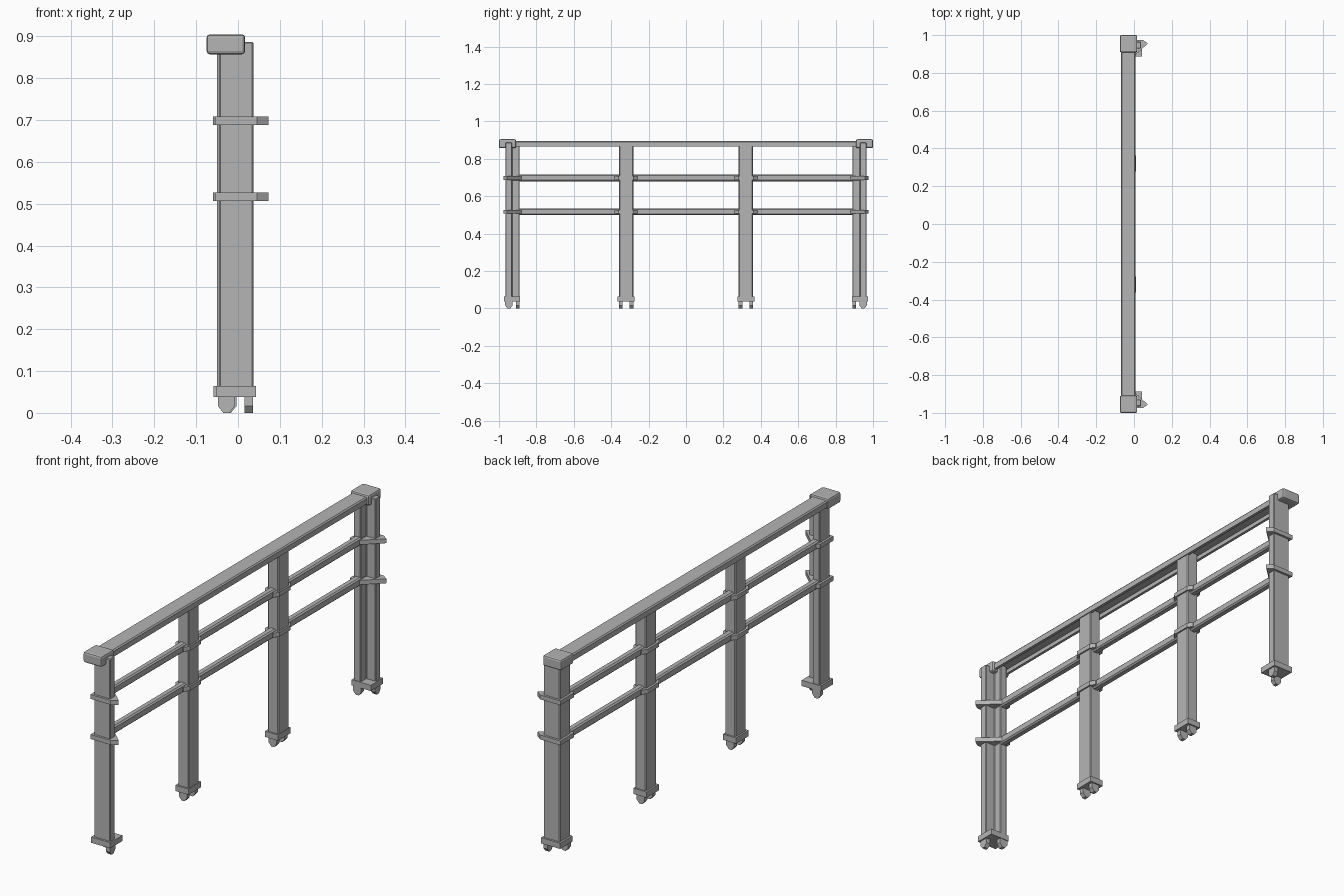
import bpy
import bmesh
from mathutils import Vector

if "Cube" in bpy.data.objects:
    bpy.data.objects.remove(bpy.data.objects["Cube"], do_unlink=True)

metal = bpy.data.materials.new("grey metal")
GREY = (0.46, 0.46, 0.46, 1)
metal.diffuse_color = GREY
metal.use_nodes = True
metal.node_tree.nodes["Principled BSDF"].inputs["Base Color"].default_value = GREY


def prism(name, points, depth, bevel=0.0, segments=1):
    """Extrude a closed 3D outline along a vector."""
    bm = bmesh.new()
    face = bm.faces.new([bm.verts.new(p) for p in points])
    moved = bmesh.ops.extrude_face_region(bm, geom=[face])["geom"]
    verts = [v for v in moved if isinstance(v, bmesh.types.BMVert)]
    bmesh.ops.translate(bm, verts=verts, vec=Vector(depth))
    bmesh.ops.recalc_face_normals(bm, faces=bm.faces)
    mesh = bpy.data.meshes.new(name)
    bm.to_mesh(mesh)
    bm.free()
    mesh.materials.append(metal)
    obj = bpy.data.objects.new(name, mesh)
    bpy.context.collection.objects.link(obj)
    if bevel:
        mod = obj.modifiers.new("edge bevel", "BEVEL")
        mod.width = bevel
        mod.segments = segments
        mod.limit_method = "ANGLE"
    return obj


def upright(name, outline, z0, z1, bevel=0.0, segments=1):
    """Extrude an xy outline between two heights."""
    return prism(name, [(x, y, z0) for x, y in outline], (0, 0, z1 - z0), bevel, segments)


def rect(x0, x1, y0, y1):
    return [(x0, y0), (x1, y0), (x1, y1), (x0, y1)]


def foot(name, center, half, across, thick):
    """Thin foot with clipped lower corners; wide direction is x or y."""
    cx, cy = center
    tip, mid, top = half * 0.35, 0.016, 0.04
    shape = [(-tip, 0), (tip, 0), (half, mid), (half, top), (-half, top), (-half, mid)]
    if across == "x":
        pts = [(cx + a, cy - thick / 2, z) for a, z in shape]
        return prism(name, pts, (0, thick, 0))
    pts = [(cx - thick / 2, cy + a, z) for a, z in shape]
    return prism(name, pts, (thick, 0, 0))


CLAMP_HEIGHTS = (0.517, 0.698)
CLAMP_HALF = 0.01

# Handrail: channel open underneath
x0, x1, wall = -0.069, 0.008, 0.012
section = [(x0, 0.866), (x0, 0.89), (x0 + 0.005, 0.896), (x1 - 0.005, 0.896), (x1, 0.89),
           (x1, 0.866), (x1 - wall, 0.866), (x1 - wall, 0.884), (x0 + wall, 0.884), (x0 + wall, 0.866)]
prism("handrail", [(x, -0.92, z) for x, z in section], (0, 1.84, 0))

# Two lower rails
for label, z in zip(("lower", "middle"), CLAMP_HEIGHTS):
    h, w, c = 0.018, 0.016, 0.006
    tube = [(-w, c - h), (c - w, -h), (w - c, -h), (w, c - h),
            (w, h - c), (w - c, h), (c - w, h), (-w, h - c)]
    prism(label + "_rail", [(x - 0.025, -0.93, z + dz) for x, dz in tube], (0, 1.86, 0))

for end, s in (("front", -1), ("back", 1)):
    # L-shaped corner post, open towards the inside
    t = 0.035
    corner = [(-0.045, 0.965), (0.037, 0.965), (0.037, 0.965 - t),
              (t - 0.045, 0.965 - t), (t - 0.045, 0.89), (-0.045, 0.89)]
    upright(end + "_end_post", [(x, s * y) for x, y in corner], 0.06, 0.887, 0.003)
    upright(end + "_end_base", [(x, s * y) for x, y in rect(-0.053, 0.043, 0.887, 0.974)], 0.038, 0.064)
    foot(end + "_end_foot_inner", (-0.028, s * 0.9), 0.02, "x", 0.02)
    foot(end + "_end_foot_side", (0.026, s * 0.947), 0.02, "y", 0.02)

    # Corner clamps closing the open side of the post
    wedge = [(-0.055, 0.975), (0.046, 0.975), (0.073, 0.956), (-0.03, 0.86), (-0.055, 0.88)]
    for i, z in enumerate(CLAMP_HEIGHTS):
        upright(f"{end}_end_clamp_{i + 1}", [(x, s * y) for x, y in wedge],
                z - CLAMP_HALF, z + CLAMP_HALF)

    # Rounded end cap
    upright(end + "_cap", [(x, s * y) for x, y in rect(-0.075, 0.017, 0.909, 1.0)],
            0.857, 0.905, 0.008, 2)

    # Intermediate post with base, feet and clamps
    cy = s * 0.32
    upright(end + "_middle_post", rect(-0.05, 0.004, cy - 0.038, cy + 0.038), 0.06, 0.887, 0.004)
    upright(end + "_middle_base", rect(-0.058, 0.008, cy - 0.045, cy + 0.045), 0.038, 0.064)
    for j in (-1, 1):
        foot(f"{end}_middle_foot_{'a' if j < 0 else 'b'}", (-0.024, cy + j * 0.029), 0.02, "x", 0.02)
    band = [(0.011, 0.04), (-0.005, 0.062), (-0.045, 0.062), (-0.06, 0.04)]
    band = band + [(x, -y) for x, y in reversed(band)]
    for i, z in enumerate(CLAMP_HEIGHTS):
        upright(f"{end}_middle_clamp_{i + 1}", [(x, cy + y) for x, y in band],
                z - CLAMP_HALF, z + CLAMP_HALF)
